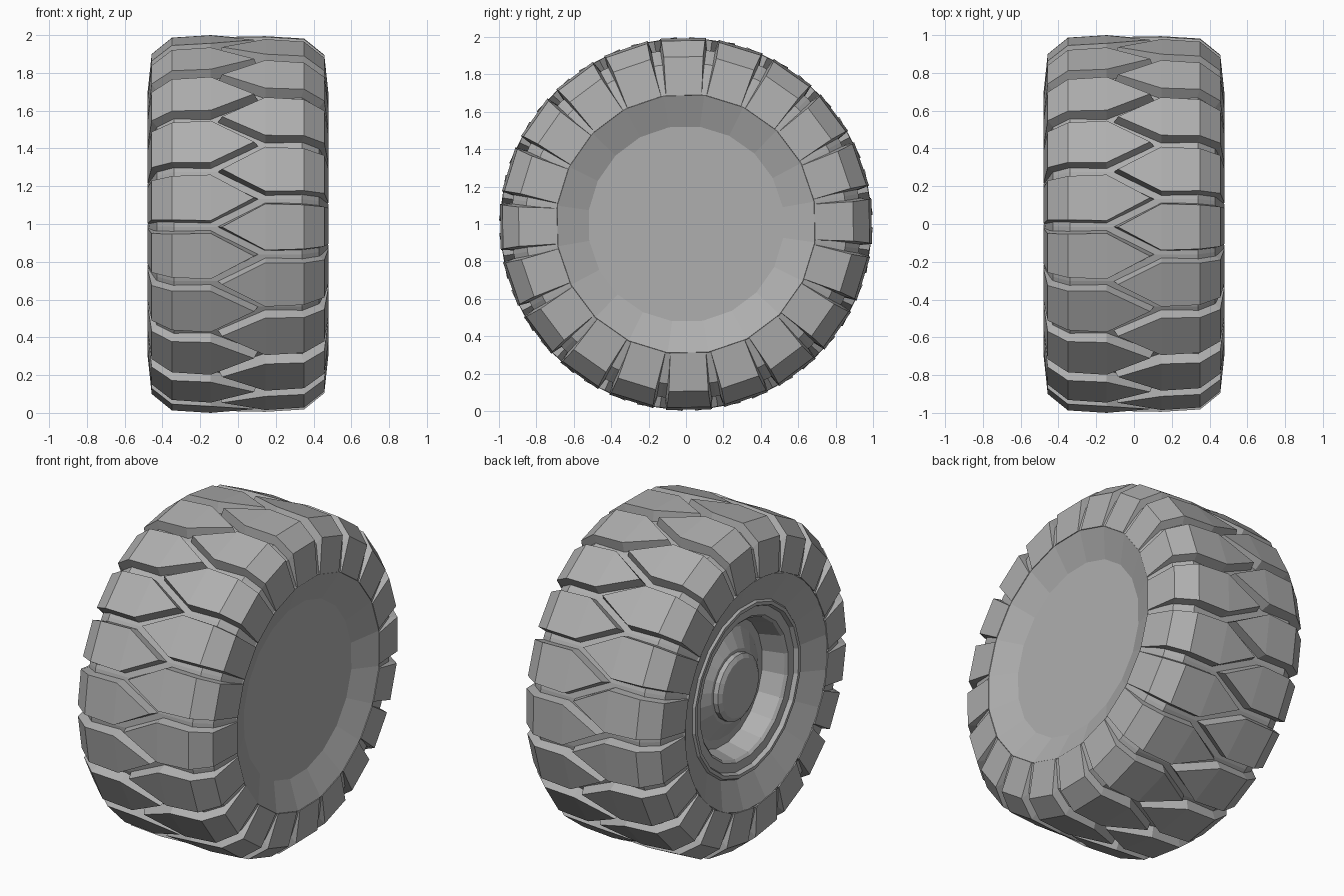
import bpy, bmesh
from math import sin, cos, radians

if "Cube" in bpy.data.objects:
    bpy.data.objects.remove(bpy.data.objects["Cube"])

LUGS = 20
STEP = 360 / LUGS

# Dark grey rubber and rim
grey = bpy.data.materials.new("dark_grey")
grey.diffuse_color = (0.43, 0.43, 0.43, 1)
grey.use_nodes = True
grey.node_tree.nodes["Principled BSDF"].inputs["Base Color"].default_value = grey.diffuse_color


def polar(x, r, deg):
    a = radians(deg)
    return (x, -r * cos(a), 1 + r * sin(a))


def finish(name, bm):
    mesh = bpy.data.meshes.new(name)
    bm.to_mesh(mesh)
    bm.free()
    mesh.materials.append(grey)
    obj = bpy.data.objects.new(name, mesh)
    bpy.context.collection.objects.link(obj)
    return obj


def revolve(name, profile, n, start):
    """Spin an (x, r) profile, listed from -x to +x, about the axle."""
    bm = bmesh.new()
    rings = []
    for x, r in profile:
        if r == 0:
            rings.append([bm.verts.new((x, 0, 1))] * n)
        else:
            rings.append([bm.verts.new(polar(x, r, start + 360 * j / n)) for j in range(n)])
    for p, q in zip(rings, rings[1:]):
        for j in range(n):
            k = (j + 1) % n
            bm.faces.new(list(dict.fromkeys((p[j], q[j], q[k], p[k]))))
    bmesh.ops.dissolve_limit(bm, angle_limit=0.001, verts=bm.verts, edges=bm.edges)
    return finish(name, bm)


# Lug stations from sidewall to shoulder: (x, radius, half angle), then a pointed tip
TOP = [(0.479, 0.695, 7.9), (0.457, 0.90, 6.7), (0.35, 0.987, 6.8), (0.145, 1.0, 7.05)]
BASE = [(0.44, 0.69, 8.3), (0.42, 0.85, 7.7), (0.33, 0.925, 7.7), (0.145, 0.925, 7.9)]
TOP_TIP, BASE_TIP = (-0.085, 0.99), (-0.11, 0.925)


def tread(name, side, offset):
    bm = bmesh.new()
    for i in range(LUGS):
        c = offset + i * STEP

        def outline(stations, tip):
            pts = [polar(side * x, r, c - h) for x, r, h in stations]
            pts.append(polar(side * tip[0], tip[1], c))
            pts += [polar(side * x, r, c + h) for x, r, h in reversed(stations)]
            return [bm.verts.new(p) for p in pts]

        t, b = outline(TOP, TOP_TIP), outline(BASE, BASE_TIP)
        n = len(t)
        for loop in (t, b):
            for k in range(3):
                bm.faces.new((loop[k], loop[k + 1], loop[n - 2 - k], loop[n - 1 - k]))
            bm.faces.new(loop[3:6])
        for k in range(n):
            m = (k + 1) % n
            bm.faces.new((t[k], t[m], b[m], b[k]))
    bmesh.ops.recalc_face_normals(bm, faces=bm.faces)
    return finish(name, bm)


# Interlocking tread lugs, the two sides staggered by half a step
tread("left_tread_lugs", -1, 8.1)
tread("right_tread_lugs", 1, -0.9)

# Tyre body under the lugs
revolve("tyre_body", [(-0.472, 0.70), (-0.43, 0.86), (-0.34, 0.935),
                      (0.34, 0.935), (0.43, 0.86), (0.472, 0.70)], 40, -0.9)

# Dished sidewalls; the right one is closed by a flat disc
revolve("left_sidewall", [(-0.405, 0.52), (-0.476, 0.695), (-0.46, 0.71)], 20, 8.1)
revolve("right_sidewall", [(0.46, 0.71), (0.476, 0.695), (0.405, 0.525), (0.405, 0)], 20, 8.1)

# Rim with lip, deep barrel and coned wheel plate
revolve("rim", [(-0.325, 0.17), (-0.325, 0.22), (-0.26, 0.33), (-0.25, 0.385), (-0.38, 0.415),
                (-0.395, 0.43), (-0.395, 0.485), (-0.42, 0.495), (-0.42, 0.515),
                (-0.40, 0.53)], 20, 8.1)

# Hub cap
revolve("hub_cap", [(-0.37, 0), (-0.37, 0.175), (-0.355, 0.20), (-0.31, 0.20)], 20, 8.1)
